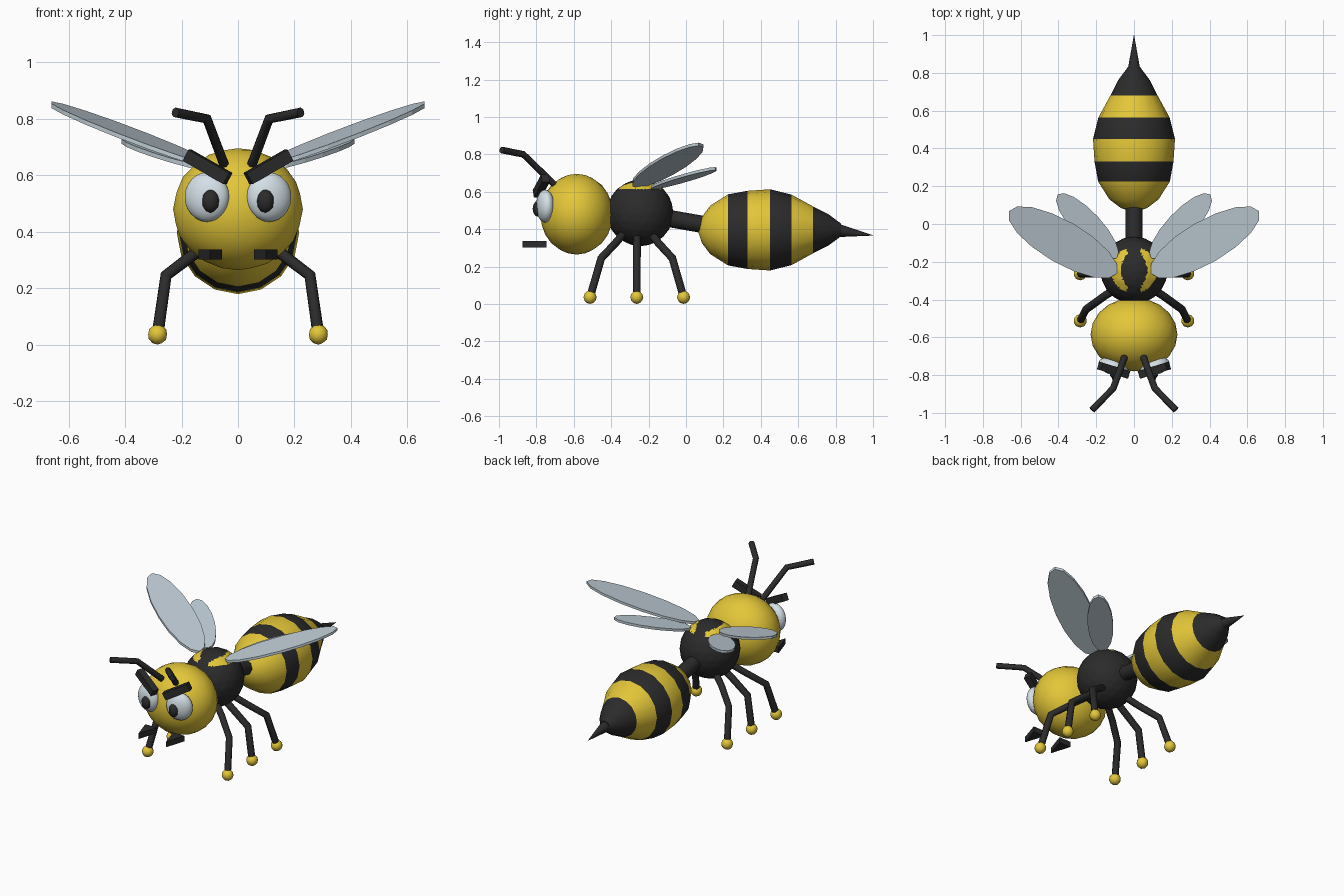
import bpy, bmesh, math
from mathutils import Matrix, Vector

cube = bpy.data.objects.get("Cube")
if cube:
    bpy.data.objects.remove(cube)


def material(name, rgb):
    m = bpy.data.materials.new(name)
    m.use_nodes = True
    m.diffuse_color = (*rgb, 1)
    m.node_tree.nodes["Principled BSDF"].inputs["Base Color"].default_value = (*rgb, 1)
    return m


YELLOW = material("warm_yellow", (0.77, 0.57, 0.04))
BLACK = material("soft_black", (0.024, 0.024, 0.024))
WHITE = material("eye_white", (0.74, 0.84, 0.90))
WING = material("wing_grey", (0.52, 0.61, 0.67))


def finish(name, bm, mats, smooth=None):
    """Turn a bmesh into a named object; smooth is the sharp-edge angle."""
    bmesh.ops.recalc_face_normals(bm, faces=bm.faces)
    mesh = bpy.data.meshes.new(name)
    bm.to_mesh(mesh)
    bm.free()
    obj = bpy.data.objects.new(name, mesh)
    bpy.context.collection.objects.link(obj)
    for m in mats:
        mesh.materials.append(m)
    if smooth:
        bpy.ops.object.select_all(action="DESELECT")
        obj.select_set(True)
        bpy.context.view_layer.objects.active = obj
        bpy.ops.object.shade_smooth_by_angle(angle=math.radians(smooth))
    return obj


def ball(name, centre, radii, mat, detail=3, turn=0):
    bm = bmesh.new()
    xf = Matrix.LocRotScale(Vector(centre), Matrix.Rotation(turn, 3, "Z"), Vector(radii))
    bmesh.ops.create_icosphere(bm, subdivisions=detail, radius=1, matrix=xf)
    return finish(name, bm, [mat], 50)


def tube(name, points, radius):
    """Eight-sided bent rod through the points."""
    curve = bpy.data.curves.new(name, "CURVE")
    curve.dimensions = "3D"
    curve.bevel_depth = radius
    curve.bevel_resolution = 2
    curve.use_fill_caps = True
    spline = curve.splines.new("POLY")
    spline.points.add(len(points) - 1)
    for p, co in zip(spline.points, points):
        p.co = (*co, 1)
    obj = bpy.data.objects.new(name, curve)
    bpy.context.collection.objects.link(obj)
    mesh = bpy.data.meshes.new_from_object(obj.evaluated_get(bpy.context.evaluated_depsgraph_get()))
    bpy.data.objects.remove(obj)
    bm = bmesh.new()
    bm.from_mesh(mesh)
    bpy.data.meshes.remove(mesh)
    bmesh.ops.remove_doubles(bm, verts=bm.verts, dist=0.0001)
    return finish(name, bm, [BLACK], 50)


def lathe(name, profile, centre_z, mats, bands, sides=16):
    """Rings (y, radius) around the y axis; bands gives each section's material."""
    bm = bmesh.new()
    rings = []
    for y, r in profile:
        ring = []
        for i in range(sides):
            a = math.tau * i / sides
            ring.append(bm.verts.new((r * math.sin(a), y, centre_z + r * math.cos(a))))
        rings.append(ring)
    for lower, upper, band in zip(rings, rings[1:], bands):
        for i in range(sides):
            j = (i + 1) % sides
            bm.faces.new((lower[i], lower[j], upper[j], upper[i])).material_index = band
    bm.faces.new(rings[0])
    bm.faces.new(rings[-1]).material_index = bands[-1]
    return finish(name, bm, mats, 50)


def prism(name, outline, height, mat):
    """Vertical extrusion of a list of 3D points, centred on them."""
    bm = bmesh.new()
    face = bm.faces.new([bm.verts.new((x, y, z - height / 2)) for x, y, z in outline])
    ext = bmesh.ops.extrude_face_region(bm, geom=[face])["geom"]
    bmesh.ops.translate(bm, vec=(0, 0, height),
                        verts=[v for v in ext if isinstance(v, bmesh.types.BMVert)])
    return finish(name, bm, [mat])


def wing(name, side, root, angle, length, width, slope):
    """Thin ellipse lying on a plane that rises outward and backward."""
    ca, sa = math.cos(angle), math.sin(angle)
    outline = []
    for i in range(16):
        t = math.tau * i / 16
        u, v = length / 2 * (1 + math.cos(t)), width / 2 * math.sin(t)
        dx, dy = u * ca - v * sa, u * sa + v * ca
        outline.append((side * (root[0] + dx), root[1] + dy,
                        root[2] + slope[0] * dx + slope[1] * dy))
    return prism(name, outline, 0.016, WING)


# Head
ball("head", (0, -0.585, 0.48), (0.23, 0.195, 0.216), YELLOW)

# Thorax with two curved yellow patches on the back
bm = bmesh.new()
bmesh.ops.create_icosphere(bm, subdivisions=3, radius=0.178)
bmesh.ops.subdivide_edges(bm, edges=bm.edges, cuts=3, use_grid_fill=True)
for f in bm.faces:
    x, y, z = f.calc_center_median()
    gap = 0.035 + 0.035 * max(0, 1 - (y / 0.09) ** 2)
    f.material_index = int(z > 0.127 and abs(x) > gap)
bmesh.ops.translate(bm, verts=bm.verts, vec=(0, -0.245, 0.487))
finish("thorax", bm, [BLACK, YELLOW], 50)

# Waist, striped abdomen and sting
tube("waist", [(0, -0.12, 0.462), (0, 0.12, 0.42)], 0.046)
lathe("abdomen",
      [(0.068, 0.02), (0.085, 0.07), (0.13, 0.13), (0.225, 0.19), (0.33, 0.209),
       (0.45, 0.217), (0.565, 0.188), (0.68, 0.125), (0.76, 0.085), (0.83, 0.033)],
      0.396, [YELLOW, BLACK], [0, 0, 0, 1, 0, 1, 0, 1, 1])
bm = bmesh.new()
bmesh.ops.create_cone(bm, cap_ends=True, segments=10, radius1=0.034, radius2=0.001, depth=0.18,
                      matrix=Matrix.Translation((0, 0.91, 0.379)) @ Matrix.Rotation(math.radians(-98), 4, "X"))
finish("sting", bm, [BLACK], 50)

# Paired parts
for s, label in ((1, "left"), (-1, "right")):
    ball(f"{label}_eye", (s * 0.11, -0.753, 0.523), (0.081, 0.046, 0.088), WHITE, 3, s * 0.25)
    ball(f"{label}_pupil", (s * 0.097, -0.795, 0.509), (0.031, 0.025, 0.042), BLACK, 2)

    # Slanted brow
    bm = bmesh.new()
    turn = Matrix.Rotation(s * 0.3, 4, "Z") @ Matrix.Rotation(-s * 0.5, 4, "Y")
    bmesh.ops.create_cube(bm, size=1, matrix=Matrix.Translation((s * 0.108, -0.774, 0.63))
                          @ turn @ Matrix.Diagonal((0.172, 0.042, 0.045, 1)))
    finish(f"{label}_brow", bm, [BLACK])

    # Wedge-shaped jaw
    prism(f"{label}_jaw", [(s * 0.057, -0.745, 0.32), (s * 0.14, -0.745, 0.32),
                           (s * 0.099, -0.875, 0.32)], 0.035, BLACK)

    tube(f"{label}_antenna", [(s * 0.05, -0.705, 0.64), (s * 0.11, -0.87, 0.8),
                              (s * 0.222, -0.985, 0.823)], 0.018)

    # Legs fan out from the thorax, each ending in a round foot
    for part, step in (("front", -1), ("middle", 0), ("back", 1)):
        foot = (s * 0.285, -0.263 + step * 0.25, 0.036)
        tube(f"{label}_{part}_leg", [(s * 0.08, -0.26 + step * 0.075, 0.375),
                                     (s * 0.15, -0.262 + step * 0.115, 0.325),
                                     (s * 0.255, -0.263 + step * 0.19, 0.245), foot], 0.021)
        ball(f"{label}_{part}_foot", foot, (0.035, 0.035, 0.036), YELLOW, 2)

    wing(f"{label}_large_wing", s, (0.09, -0.262, 0.63), math.radians(30), 0.66, 0.225, (0.3, 0.16))
    wing(f"{label}_small_wing", s, (0.09, -0.18, 0.62), math.radians(47), 0.46, 0.15, (0.16, 0.16))
